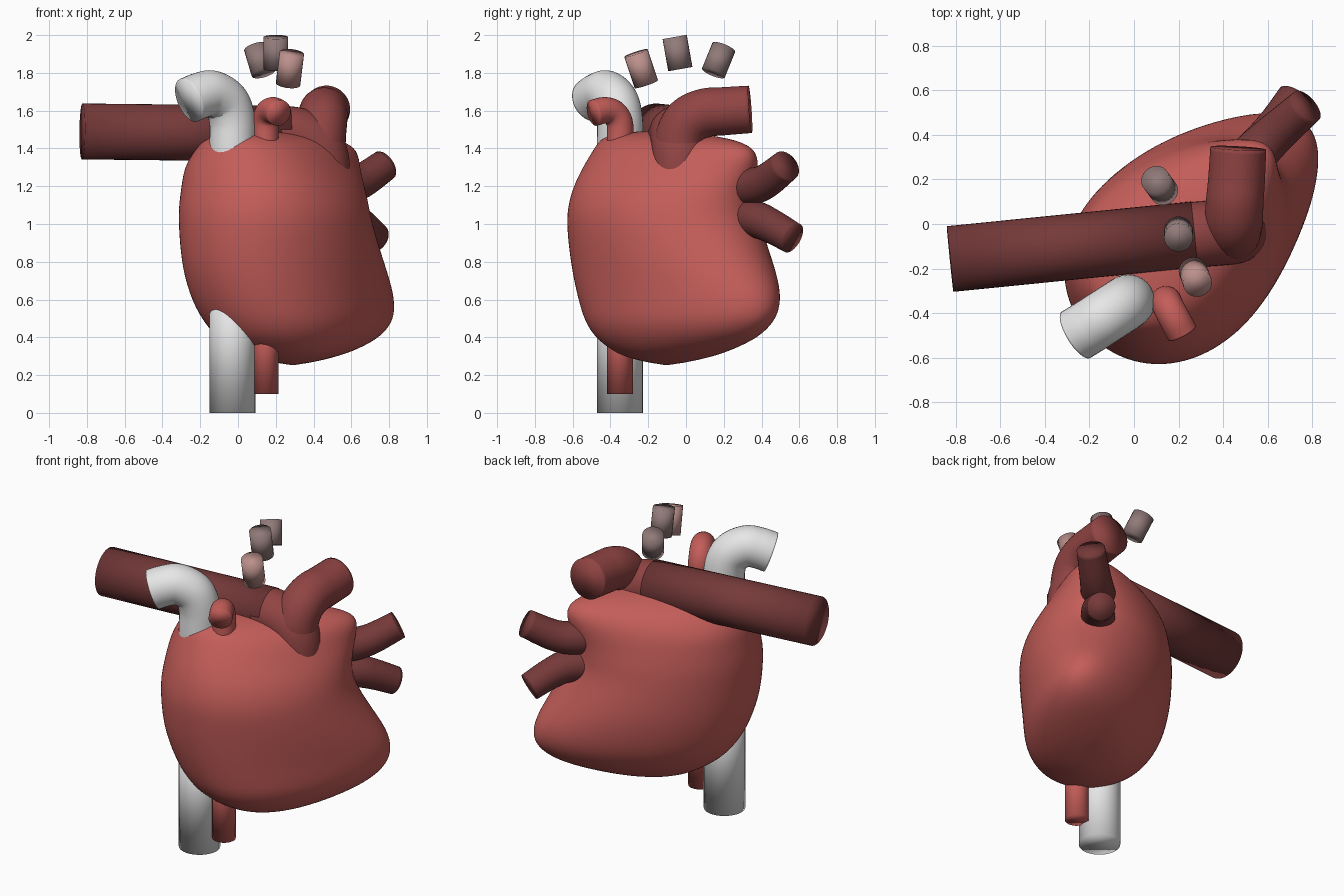
import bpy, bmesh, math
from mathutils import Vector

if "Cube" in bpy.data.objects:
    bpy.data.objects.remove(bpy.data.objects["Cube"])


def material(name, rgb):
    m = bpy.data.materials.new(name)
    m.diffuse_color = (*rgb, 1)
    m.use_nodes = True
    m.node_tree.nodes["Principled BSDF"].inputs["Base Color"].default_value = m.diffuse_color
    return m


RED = material("muscle red", (0.55, 0.11, 0.10))
MAROON = material("maroon", (0.28, 0.058, 0.056))
DARK = material("dark maroon", (0.18, 0.041, 0.041))
WHITE = material("vein white", (0.80, 0.80, 0.80))
GREY = material("brown grey", (0.28, 0.195, 0.19))
PINK = material("pinkish grey", (0.50, 0.28, 0.26))


def finish(bm, name, mat):
    bmesh.ops.recalc_face_normals(bm, faces=bm.faces)
    for f in bm.faces:
        f.smooth = True
    me = bpy.data.meshes.new(name)
    bm.to_mesh(me)
    bm.free()
    me.materials.append(mat)
    ob = bpy.data.objects.new(name, me)
    bpy.context.collection.objects.link(ob)
    return ob


def bridge(bm, a, b):
    n = len(a)
    for i in range(n):
        bm.faces.new((a[i], a[(i + 1) % n], b[(i + 1) % n], b[i]))


def tube(name, mat, pts, radius, end_radius=None, sides=32, steps=8):
    """Round tube swept along a smooth path through pts, closed at both ends."""
    end_radius = end_radius or radius
    p = [Vector(q) for q in pts]
    path = []
    if len(p) == 2:
        path = p
    else:
        ext = [2 * p[0] - p[1]] + p + [2 * p[-1] - p[-2]]
        for i in range(1, len(ext) - 2):
            a, b, c, d = ext[i - 1:i + 3]
            for k in range(steps):
                t = k / steps
                path.append(0.5 * (2 * b + (c - a) * t + (2 * a - 5 * b + 4 * c - d) * t * t
                                   + (3 * b - a - 3 * c + d) * t ** 3))
        path.append(p[-1])
    bm = bmesh.new()
    rings, prev, side = [], None, None
    for i, c in enumerate(path):
        tan = (path[min(i + 1, len(path) - 1)] - path[max(i - 1, 0)]).normalized()
        if side is None:
            side = tan.orthogonal().normalized()
        else:
            side = prev.rotation_difference(tan) @ side
        prev = tan
        up = tan.cross(side)
        r = radius + (end_radius - radius) * i / (len(path) - 1)
        rings.append([bm.verts.new(c + r * (math.cos(w) * side + math.sin(w) * up))
                      for w in (2 * math.pi * k / sides for k in range(sides))])
    for a, b in zip(rings, rings[1:]):
        bridge(bm, a, b)
    bm.faces.new(rings[0])
    bm.faces.new(rings[-1])
    return finish(bm, name, mat)


# Heart body: egg-shaped slices, long axis on the x = y diagonal
# (z, centre along diagonal, half length, centre across, half width, taper)
SLICES = [
    (0.295, 0.15, 0.26, 0.27, 0.20, 0.15),
    (0.335, 0.19, 0.38, 0.27, 0.26, 0.22),
    (0.40, 0.23, 0.525, 0.26, 0.325, 0.27),
    (0.48, 0.245, 0.605, 0.25, 0.37, 0.27),
    (0.56, 0.235, 0.64, 0.235, 0.395, 0.25),
    (0.66, 0.205, 0.65, 0.225, 0.415, 0.22),
    (0.80, 0.14, 0.625, 0.22, 0.44, 0.13),
    (1.00, 0.075, 0.575, 0.225, 0.45, 0.10),
    (1.10, 0.075, 0.565, 0.22, 0.44, 0.13),
    (1.20, 0.09, 0.555, 0.21, 0.41, 0.20),
    (1.30, 0.12, 0.555, 0.185, 0.36, 0.32),
    (1.39, 0.145, 0.54, 0.185, 0.295, 0.36),
    (1.445, 0.10, 0.47, 0.195, 0.23, 0.36),
    (1.48, 0.0, 0.29, 0.21, 0.14, 0.30),
]


def place(s, u, z):
    return Vector(((s + u) * math.sqrt(0.5), (s - u) * math.sqrt(0.5), z))


bm = bmesh.new()
N = 28
rings = []
for z, cs, a, cu, b, k in SLICES:
    rings.append([bm.verts.new(place(cs + a * math.cos(w), cu + b * math.sin(w) * (1 - k * math.cos(w)), z))
                  for w in (2 * math.pi * i / N for i in range(N))])
for r0, r1 in zip(rings, rings[1:]):
    bridge(bm, r0, r1)
for ring, pole in ((rings[0], place(0.13, 0.28, 0.245)), (rings[-1], place(-0.04, 0.21, 1.495))):
    v = bm.verts.new(pole)
    for i in range(N):
        bm.faces.new((ring[i], ring[(i + 1) % N], v))
body = finish(bm, "heart_body", RED)
sub = body.modifiers.new("smooth", 'SUBSURF')
sub.levels = sub.render_levels = 2

# White veins entering below and leaving above
tube("lower_white_vein", WHITE, [(-0.03, -0.35, 0), (-0.03, -0.35, 0.75)], 0.122)
tube("upper_white_vein", WHITE, [(-0.03, -0.35, 1.2), (-0.03, -0.35, 1.4), (-0.03, -0.35, 1.54),
                                 (-0.06, -0.37, 1.64), (-0.135, -0.418, 1.69),
                                 (-0.20, -0.46, 1.68), (-0.26, -0.497, 1.655)], 0.122)

# Thin red vessels beside them
tube("lower_red_vessel", RED, [(0.145, -0.35, 0.1), (0.145, -0.35, 0.6)], 0.069)
tube("upper_red_vessel", RED, [(0.145, -0.35, 1.3), (0.145, -0.35, 1.42), (0.145, -0.35, 1.53),
                               (0.158, -0.38, 1.585), (0.185, -0.43, 1.602),
                               (0.217, -0.49, 1.588)], 0.07)

# Long dark artery, its elbow bending down into the body, and the arch rising from it
tube("long_artery", DARK, [(-0.825, -0.157, 1.49), (0.27, -0.047, 1.478)], 0.148, sides=40)
tube("artery_elbow", MAROON, [(0.20, -0.055, 1.478), (0.31, -0.045, 1.47), (0.40, -0.038, 1.425),
                              (0.442, -0.035, 1.34), (0.452, -0.035, 1.15)], 0.147, sides=40)
tube("artery_arch", MAROON, [(0.435, -0.035, 1.36), (0.438, -0.03, 1.46), (0.447, 0.015, 1.545),
                             (0.452, 0.10, 1.588), (0.46, 0.2, 1.597), (0.468, 0.34, 1.607)],
     0.135, 0.126)

# Pair of dark veins on the back right
tube("upper_back_vein", DARK, [(0.45, 0.22, 1.21), (0.56, 0.335, 1.20), (0.65, 0.42, 1.225),
                               (0.775, 0.53, 1.31)], 0.108, 0.084)
tube("lower_back_vein", DARK, [(0.45, 0.22, 1.03), (0.58, 0.36, 1.025), (0.65, 0.45, 0.99),
                               (0.725, 0.565, 0.925)], 0.105, 0.084)

# Three short loose branches above the arch
for name, mat, a, b in (("front_branch", PINK, (0.265, -0.21, 1.74), (0.285, -0.265, 1.905)),
                        ("middle_branch", GREY, (0.2, -0.03, 1.82), (0.2, -0.06, 1.99)),
                        ("rear_branch", GREY, (0.135, 0.145, 1.80), (0.095, 0.20, 1.935))):
    tube(name, mat, [a, b], 0.065, sides=24)
